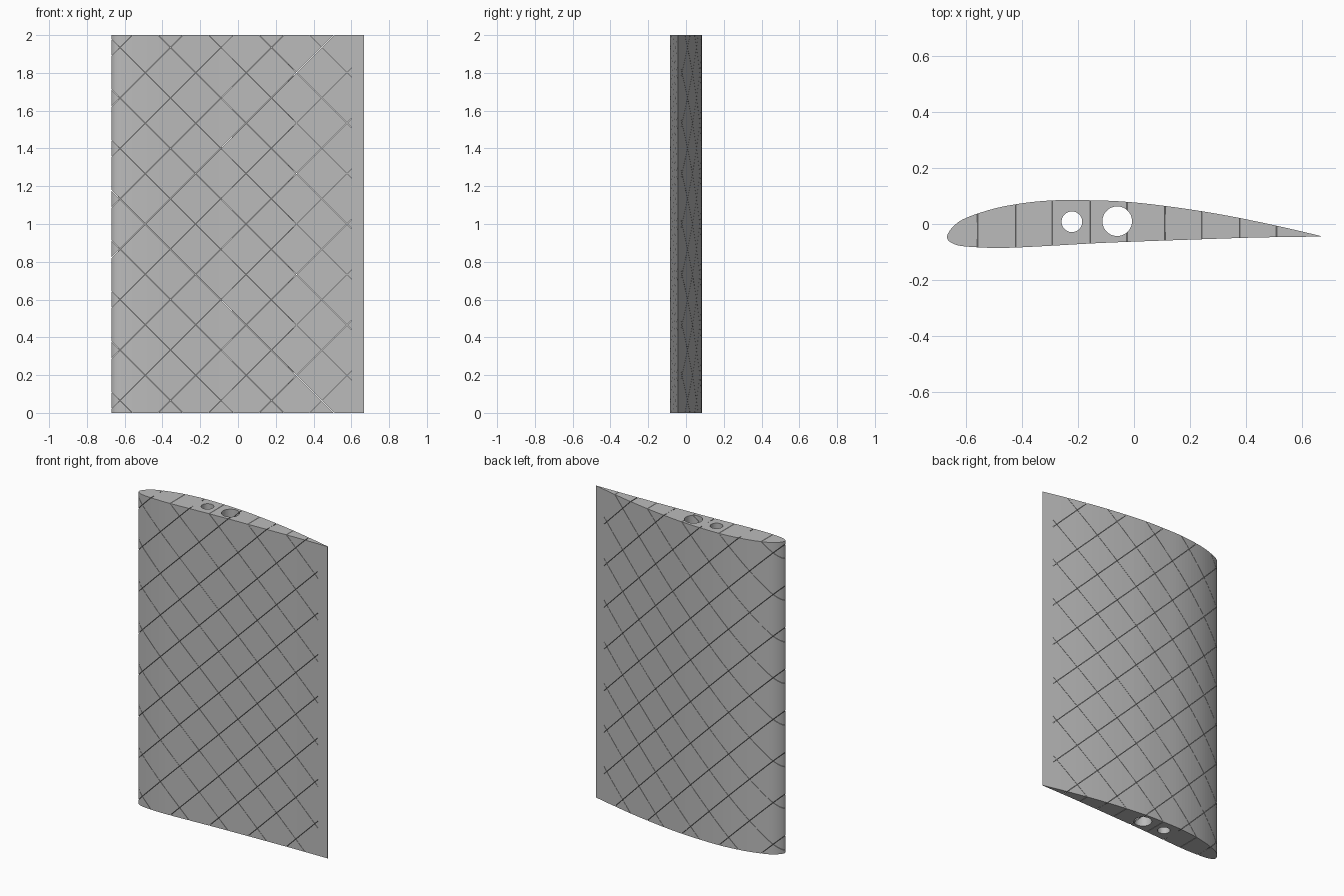
import bpy, bmesh, math
from mathutils import Vector, Matrix

cube = bpy.data.objects.get("Cube")
if cube:
    bpy.data.objects.remove(cube, do_unlink=True)

HEIGHT = 2.0
PITCH = 0.267      # spacing of the diagonal slits
SLIT = 0.002       # slit width
SKIN = 0.03        # slit depth
HOLES = [(-0.222, 0.008, 0.037), (-0.06, 0.01, 0.053)]

# Aerofoil section, trailing edge over the top to the nose and back underneath
UPPER = [(0.668, -0.043), (0.5, -0.004), (0.3, 0.036), (0.1, 0.066), (-0.05, 0.081),
         (-0.2, 0.0855), (-0.3, 0.084), (-0.4, 0.074), (-0.5, 0.055), (-0.6, 0.022),
         (-0.645, -0.008), (-0.668, -0.042)]
LOWER = [(-0.66, -0.062), (-0.63, -0.076), (-0.58, -0.082), (-0.5, -0.0855),
         (-0.42, -0.084), (-0.3, -0.078), (-0.1, -0.067), (0.2, -0.056),
         (0.45, -0.048), (0.668, -0.045)]

grey = bpy.data.materials.new("mid grey")
grey.use_nodes = True
colour = (0.5, 0.5, 0.5, 1)
grey.diffuse_color = colour
grey.node_tree.nodes["Principled BSDF"].inputs["Base Color"].default_value = colour


def smooth_path(points, steps=4):
    """Catmull-Rom curve through an open list of points."""
    p = [Vector(q) for q in points]
    p = [p[0]] + p + [p[-1]]
    out = []
    for a, b, c, d in zip(p, p[1:], p[2:], p[3:]):
        for i in range(steps):
            t = i / steps
            out.append(0.5 * (2 * b + (c - a) * t + (2 * a - 5 * b + 4 * c - d) * t ** 2
                              + (3 * b - a - 3 * c + d) * t ** 3))
    return out + [p[-1]]


def inset(outline, depth):
    """Move an anticlockwise outline inwards, dropping the part too thin to keep."""
    n = len(outline)
    out = []
    for i, p in enumerate(outline):
        along = (outline[(i + 1) % n] - outline[i - 1]).normalized()
        q = p + Vector((-along.y, along.x)) * depth
        if -0.668 + depth < q.x < 0.3:
            out.append(q)
    return out


def new_object(name, bm):
    bmesh.ops.recalc_face_normals(bm, faces=bm.faces)
    mesh = bpy.data.meshes.new(name)
    bm.to_mesh(mesh)
    bm.free()
    mesh.materials.append(grey)
    obj = bpy.data.objects.new(name, mesh)
    bpy.context.collection.objects.link(obj)
    return obj


def prism(name, outline, low, high):
    bm = bmesh.new()
    face = bm.faces.new([bm.verts.new((p.x, p.y, low)) for p in outline])
    top = bmesh.ops.extrude_face_region(bm, geom=[face])["geom"]
    bmesh.ops.translate(bm, verts=[v for v in top if isinstance(v, bmesh.types.BMVert)],
                        vec=(0, 0, high - low))
    return new_object(name, bm)


def cut(obj, cutter):
    mod = obj.modifiers.new("cut", "BOOLEAN")
    mod.operation = "DIFFERENCE"
    mod.solver = "EXACT"
    mod.object = cutter
    cutter.hide_render = True
    cutter.hide_viewport = True


def bake(obj):
    """Apply the cuts so that the cutters can be removed."""
    bpy.context.view_layer.update()
    result = obj.evaluated_get(bpy.context.evaluated_depsgraph_get())
    mesh = bpy.data.meshes.new_from_object(result)
    obj.modifiers.clear()
    obj.data = mesh


def slit_cutter(name, direction):
    """Parallel 45 degree slabs that stop short of the trailing edge."""
    bm = bmesh.new()
    half = SLIT / math.sqrt(2)
    for k in range(-5, 8):
        offset = 0.69 + PITCH * k
        x0, x1 = -0.8, 0.6
        corners = [(x0, x0 + offset - half), (x1, x1 + offset - half),
                   (x1, x1 + offset + half), (x0, x0 + offset + half)]
        if direction < 0:
            corners = [(x, HEIGHT - z) for x, z in corners]
        face = bm.faces.new([bm.verts.new((x, -0.2, z)) for x, z in corners])
        back = bmesh.ops.extrude_face_region(bm, geom=[face])["geom"]
        bmesh.ops.translate(bm, verts=[v for v in back if isinstance(v, bmesh.types.BMVert)],
                            vec=(0, 0.4, 0))
    return new_object(name, bm)


# Spar hole cutter
bm = bmesh.new()
for x, y, r in HOLES:
    bmesh.ops.create_cone(bm, cap_ends=True, segments=48, radius1=r, radius2=r, depth=3,
                          matrix=Matrix.Translation((x, y, HEIGHT / 2)))
spar_holes = new_object("spar_hole_cutter", bm)
slits = [slit_cutter("rising_slit_cutter", 1), slit_cutter("falling_slit_cutter", -1)]

# Outer skin with the diagonal slits, and the solid core behind them
outline = smooth_path(UPPER + LOWER)
wing_skin = prism("wing_skin", outline, 0, HEIGHT)
wing_core = prism("wing_core", inset(outline, SKIN), 0.002, HEIGHT - 0.002)

for cutter in [spar_holes] + slits:
    cut(wing_skin, cutter)
cut(wing_core, spar_holes)
for part in (wing_skin, wing_core):
    bake(part)
for cutter in [spar_holes] + slits:
    bpy.data.objects.remove(cutter, do_unlink=True)
